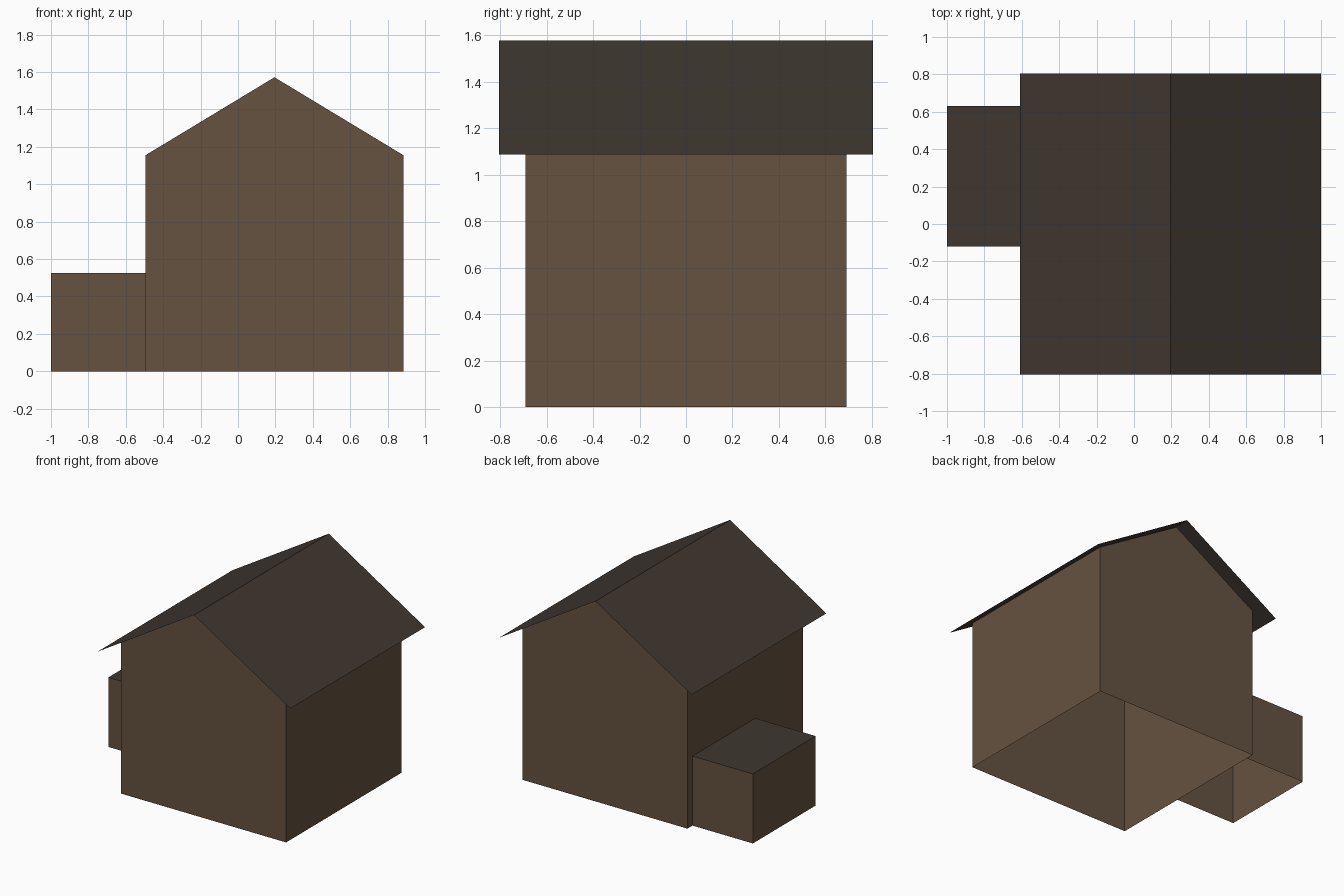
import bpy
import bmesh

cube = bpy.data.objects.get("Cube")
if cube:
    bpy.data.objects.remove(cube, do_unlink=True)


def make_material(name, color):
    mat = bpy.data.materials.new(name)
    mat.use_nodes = True
    mat.diffuse_color = color
    mat.node_tree.nodes["Principled BSDF"].inputs["Base Color"].default_value = color
    return mat


wall_mat = make_material("brown wall", (0.13, 0.085, 0.052, 1))
roof_mat = make_material("dark roof", (0.05, 0.038, 0.03, 1))


def extrude_profile(name, profile, y0, y1, mats, closed=True, caps=True):
    """Sweep an x-z outline along y as thin sheets, optionally capped at both ends."""
    bm = bmesh.new()
    front = [bm.verts.new((x, y0, z)) for x, z in profile]
    back = [bm.verts.new((x, y1, z)) for x, z in profile]
    for i in range(len(profile) - (not closed)):
        j = (i + 1) % len(profile)
        bm.faces.new((front[i], front[j], back[j], back[i]))
    if caps:
        bm.faces.new(front)
        bm.faces.new(back)
    bmesh.ops.recalc_face_normals(bm, faces=bm.faces)
    bm.normal_update()
    mesh = bpy.data.meshes.new(name)
    for mat in mats:
        mesh.materials.append(mat)
    # Upward faces take the last material
    for f in bm.faces:
        f.material_index = len(mats) - 1 if f.normal.z > 0.5 else 0
    # The shells have no floor, and gabled shells are covered by the roof sheets
    gabled = len(profile) == 5
    drop = [f for f in bm.faces if closed and
            (f.normal.z < -0.5 or (gabled and f.normal.z > 0.5))]
    bmesh.ops.delete(bm, geom=drop, context="FACES")
    if not closed:
        for f in bm.faces:
            if f.normal.z < 0:
                f.normal_flip()
    bm.to_mesh(mesh)
    bm.free()
    obj = bpy.data.objects.new(name, mesh)
    bpy.context.collection.objects.link(obj)
    return obj


ridge_x, half_width, half_span = 0.195, 0.69, 0.805
left, right = ridge_x - half_width, ridge_x + half_width
eave_z, ridge_z = 1.155, 1.572

# Gabled house walls
extrude_profile("house_walls",
                [(left, 0), (right, 0), (right, eave_z), (ridge_x, ridge_z), (left, eave_z)],
                -0.69, 0.69, [wall_mat])

# Overhanging roof sheets
extrude_profile("roof",
                [(ridge_x - half_span, 1.086), (ridge_x, 1.577), (ridge_x + half_span, 1.086)],
                -0.805, 0.805, [roof_mat], closed=False, caps=False)

# Flat-topped side annex
extrude_profile("side_annex", [(-1, 0), (left, 0), (left, 0.525), (-1, 0.525)],
                -0.12, 0.63, [wall_mat, roof_mat])
